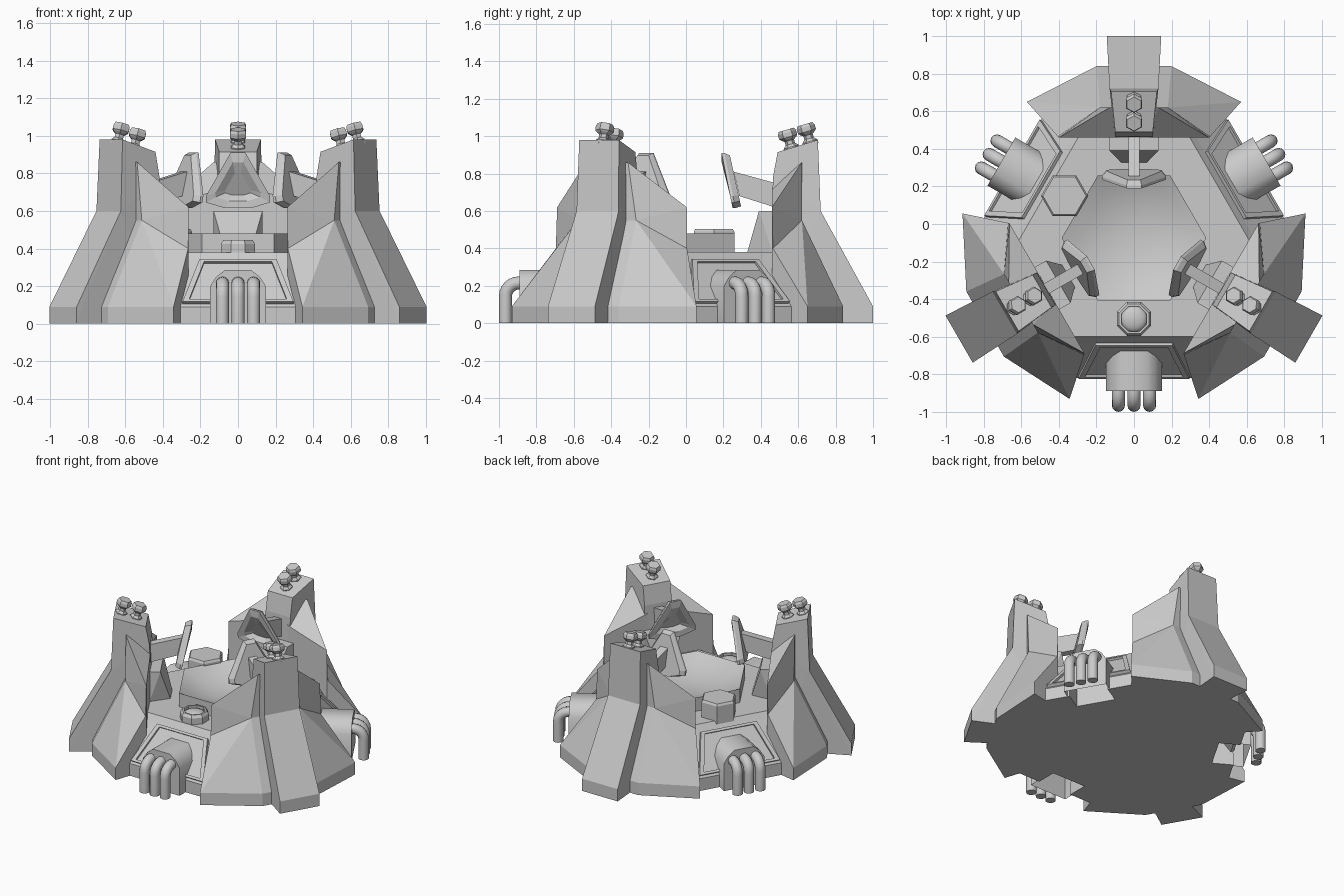
import bpy, bmesh, math
from mathutils import Vector

if "Cube" in bpy.data.objects:
    bpy.data.objects.remove(bpy.data.objects["Cube"])

CENTRE = (0, -0.075, 0)   # axis of the three-fold symmetry


def add_object(name, bm, turn=0, smooth=None):
    bmesh.ops.recalc_face_normals(bm, faces=bm.faces)
    mesh = bpy.data.meshes.new(name)
    bm.to_mesh(mesh)
    bm.free()
    ob = bpy.data.objects.new(name, mesh)
    bpy.context.collection.objects.link(ob)
    ob.location = CENTRE
    ob.rotation_euler.z = turn * math.tau / 3
    if smooth:
        bpy.context.view_layer.objects.active = ob
        ob.select_set(True)
        bpy.ops.object.shade_smooth_by_angle(angle=math.radians(smooth))
        ob.select_set(False)
    return ob


def hull(bm, pts, mirror=False):
    part = bmesh.new()
    if mirror:
        pts = pts + [(-x, y, z) for x, y, z in pts]
    for p in pts:
        part.verts.new(p)
    res = bmesh.ops.convex_hull(part, input=part.verts)
    junk = [v for v in res["geom_interior"] if isinstance(v, bmesh.types.BMVert)]
    bmesh.ops.delete(part, geom=junk, context='VERTS')
    bmesh.ops.dissolve_limit(part, angle_limit=0.01, verts=part.verts, edges=part.edges)
    tmp = bpy.data.meshes.new("tmp")
    part.to_mesh(tmp)
    part.free()
    bm.from_mesh(tmp)
    bpy.data.meshes.remove(tmp)


def loft(bm, rings, cap_start=True, cap_end=True):
    loops = [[bm.verts.new(p) for p in ring] for ring in rings]
    n = len(loops[0])
    for a, b in zip(loops, loops[1:]):
        for i in range(n):
            bm.faces.new((a[i], a[(i + 1) % n], b[(i + 1) % n], b[i]))
    if cap_start:
        bm.faces.new(loops[0])
    if cap_end:
        bm.faces.new(loops[-1])


def circle(r, z, n, centre=(0, 0), phase=0):
    return [(centre[0] + r * math.cos(phase + i * math.tau / n),
             centre[1] + r * math.sin(phase + i * math.tau / n), z) for i in range(n)]


# base slab and sloped body: hexagon of three long panels
def six(r, half, z):
    out = []
    for k in range(3):
        a = -math.pi / 2 + k * math.tau / 3
        for s in (-half, half):
            out.append((r * math.cos(a) - s * math.sin(a), r * math.sin(a) + s * math.cos(a), z))
    return out


bm = bmesh.new()
loft(bm, [six(.745, .33, 0), six(.745, .33, .09), six(.555, .335, .335), six(.525, .335, .38)])
base = add_object("base_body", bm)

# central hexagonal bowl
bm = bmesh.new()
loft(bm, [circle(r, z, 6) for r, z in
          ((.385, .36), (.385, .48), (.30, .44), (.21, .41), (.11, .39))])
add_object("central_bowl", bm, smooth=40)

for k in range(3):
    # underside slot behind each pod
    bm = bmesh.new()
    hull(bm, [(x, y, z) for x in (-.135, .135) for y in (-.8, -.6) for z in (-.1, .17)])
    cut = add_object("slot_cutter", bm, k)
    cut.hide_render = True
    cut.hide_set(True)
    mod = base.modifiers.new("slot", 'BOOLEAN')
    mod.operation, mod.object, mod.solver = 'DIFFERENCE', cut, 'EXACT'

    # pylon with bent outer spine
    bm = bmesh.new()
    waist = [(.13, .795, .6), (.1, .535, .6)]
    hull(bm, waist + [(.122, .78, .98), (.1, .565, .915), (.1, .54, .78)], True)
    hull(bm, waist + [(.145, 1.075, .09), (.145, 1.075, 0), (.1, .535, 0)], True)
    add_object("pylon", bm, k)

    # wings flaring either side of the pylon
    for s in (-1, 1):
        bm = bmesh.new()
        kink = [(.08, .695, .55), (.18, .695, .55), (.405, .54, .4),
                (.08, .535, .5), (.40, .535, .4)]
        top = [(.13, .695, .86), (.08, .695, .86), (.08, .535, .72), (.40, .535, .62)]
        foot = [(x, y, z) for z in (0, .09) for x, y in
                ((.08, .915), (.2, .915), (.57, .725), (.40, .535), (.08, .535))]
        for pts in (kink + top, kink + foot):
            hull(bm, [(s * x, y, z) for x, y, z in pts])
        add_object("pylon_wing", bm, k)

    # wedge at the inner foot of the pylon
    bm = bmesh.new()
    hull(bm, [(.13, .54, .60), (.13, .465, .60), (.065, .40, .37), (.13, .54, .37)], True)
    add_object("inner_wedge", bm, k)

    # arm and dished pad
    bm = bmesh.new()
    hull(bm, [(.03, .33, .81), (.03, .36, .68), (.03, .55, .75), (.03, .55, .62)], True)
    add_object("pad_arm", bm, k)
    bm = bmesh.new()
    outline = [(-.04, .91), (.04, .91), (.17, .68), (.17, .645), (.07, .615),
               (-.07, .615), (-.17, .645), (-.17, .68)]
    lean = lambda z: .265 + (.91 - z) * .2
    mid = [(x, lean(z), z) for x, z in outline]
    back = [(x * .85, lean(z) + .045, .75 + (z - .75) * .92) for x, z in outline]
    dish = [(x * .7, lean(z) + .001, .74 + (z - .74) * .7) for x, z in outline]
    deep = [(x * .4, lean(z) + .028, .73 + (z - .73) * .4) for x, z in outline]
    loft(bm, [back, [(x, y + .015, z) for x, y, z in mid], mid, dish, deep])
    add_object("pad", bm, k)

    # two hex bolts standing on the tilted pylon top
    axis = Vector((0, -.28, .96)).normalized()
    side = Vector((1, 0, 0))
    up = axis.cross(side)
    for y in (.625, .725):
        bm = bmesh.new()
        foot = Vector((0, y + .015, .915 + (y - .565) * .3))
        rings = []
        for r, h in ((.042, -.01), (.042, .01), (.026, .025), (.026, .045),
                     (.04, .055), (.05, .065), (.05, .09), (.042, .105)):
            rings.append([foot + axis * h + side * r * math.cos(a) + up * r * math.sin(a)
                          for a in [math.pi / 6 + i * math.pi / 3 for i in range(6)]])
        loft(bm, rings)
        add_object("hex_bolt", bm, k)

    # framed panel on the sloped side
    bm = bmesh.new()
    out = Vector((0, -.79, .61))
    slope = [Vector(p) for p in ((-.295, -.735, .105), (.295, -.735, .105),
                                 (.205, -.557, .332), (-.205, -.557, .332))]
    mc = sum(slope, Vector()) / 4
    inner = [mc + (p - mc) * .88 for p in slope]
    loft(bm, [[p - out * .01 for p in slope], [p + out * .02 for p in slope],
              [p + out * .02 for p in inner], [p + out * .005 for p in inner]])
    add_object("side_panel", bm, k)

    # arched pod, open underneath
    bm = bmesh.new()
    hull(bm, [(x, y, z) for y in (-.55, -.815) for x, z in
              ((.148, 0), (.148, .20), (.115, .25), (.07, .285))], True)
    bm.faces.ensure_lookup_table()
    bottom = [f for f in bm.faces if all(v.co.z < .01 for v in f.verts)]
    bmesh.ops.delete(bm, geom=bottom, context='FACES')
    add_object("pod", bm, k, smooth=50)

    # three pipes bending down from each pod
    for x in (-.083, 0, .083):
        bm = bmesh.new()
        path = [(-.79, .215, 0)]
        path += [(-.82 - .07 * math.sin(t), .145 + .07 * math.cos(t), t)
                 for t in [i * math.pi / 12 for i in range(7)]]
        path += [(-.89, 0, math.pi / 2)]
        rings = []
        for y, z, t in path:
            ring = []
            for i in range(12):
                a = i * math.tau / 12
                q = .035 * math.sin(a)
                ring.append((x + .035 * math.cos(a), y - q * math.sin(t), z + q * math.cos(t)))
            rings.append(ring)
        loft(bm, rings)
        add_object("pipe", bm, k, smooth=40)

# octagonal lamp on the front deck with a domed lens
bm = bmesh.new()
c = (0, -.43)
loft(bm, [circle(r, z, 8, c, math.pi / 8) for r, z in
          ((.098, .37), (.098, .425), (.085, .445), (.072, .445), (.072, .42))])
add_object("lamp_ring", bm)
bm = bmesh.new()
loft(bm, [circle(.072 * math.cos(t), .415 + .03 * math.sin(t), 24, c)
          for t in (0, .4, .8, 1.15, 1.5)])
add_object("lamp_lens", bm, smooth=60)

# hexagonal post on the rear left deck
bm = bmesh.new()
c = (-.37, .225)
loft(bm, [circle(r, z, 6, c) for r, z in ((.125, .36), (.125, .49), (.115, .505))])
add_object("hex_post", bm)
